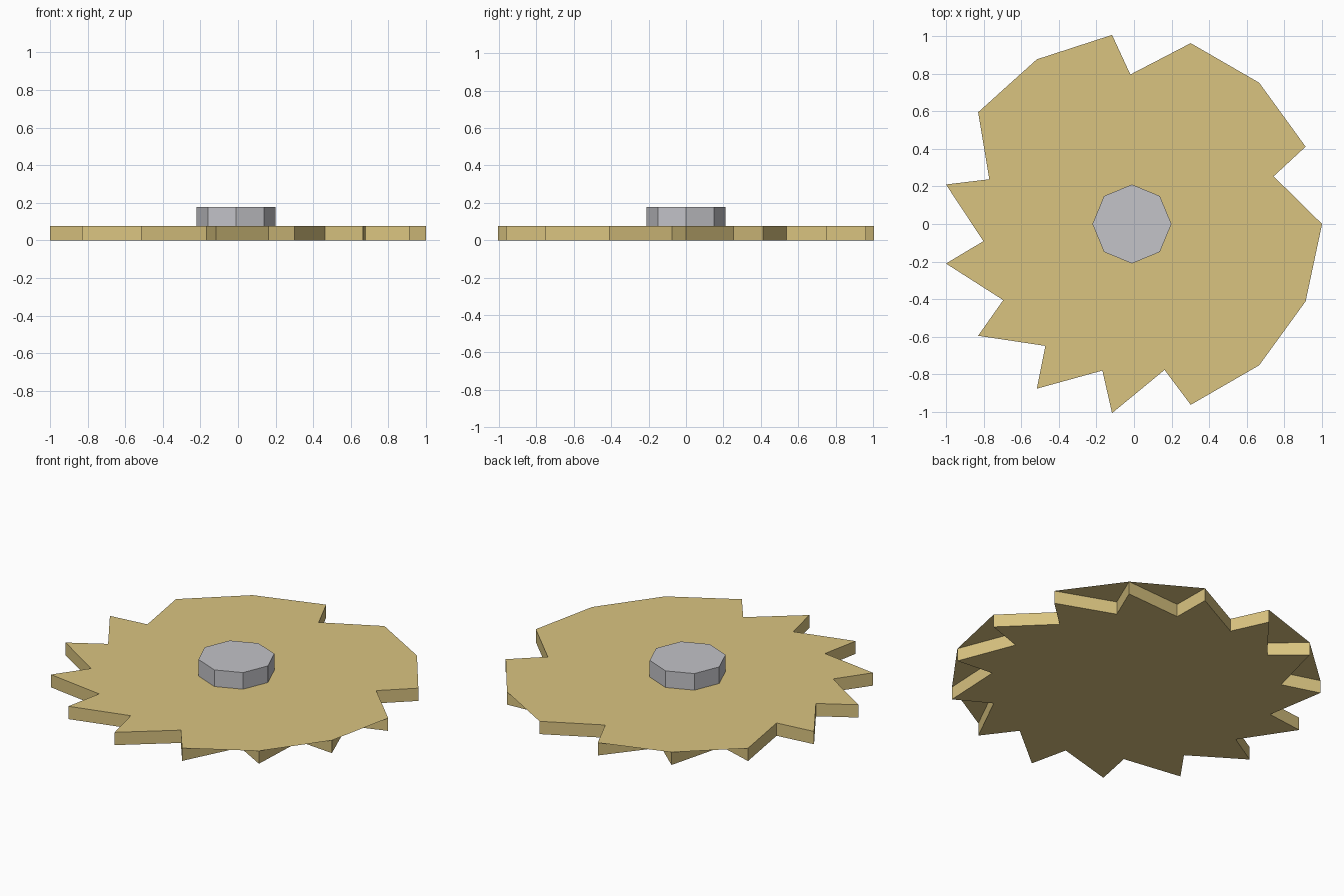
import bpy
import bmesh
from math import cos, sin, radians

cube = bpy.data.objects.get("Cube")
if cube:
    bpy.data.objects.remove(cube, do_unlink=True)

CENTRE_X = -0.011
TEETH = 15
STEP = 360 / TEETH
TIP_R, ROOT_R, ROOT_LEAD = 1.011, 0.795, 5.4
DISC_TOP, HUB_TOP, HUB_R = 0.077, 0.177, 0.21
BRIDGED = {2, 3, 5, 6, 13, 14, 15}  # gaps spanned by the upper sheet


def material(name, colour):
    mat = bpy.data.materials.new(name)
    mat.use_nodes = True
    mat.diffuse_color = (*colour, 1)
    mat.node_tree.nodes["Principled BSDF"].inputs["Base Color"].default_value = (*colour, 1)
    return mat


def polar(radius, degrees):
    a = radians(degrees)
    return CENTRE_X + radius * cos(a), radius * sin(a)


def finish(bm, name, mat):
    mesh = bpy.data.meshes.new(name)
    bm.to_mesh(mesh)
    bm.free()
    mesh.materials.append(mat)
    obj = bpy.data.objects.new(name, mesh)
    bpy.context.collection.objects.link(obj)
    return obj


def prism(bm, outline, z0, z1, skip_top=()):
    """Extrude an outline upwards, leaving chosen points out of the top cap."""
    low = [bm.verts.new((x, y, z0)) for x, y in outline]
    high = [bm.verts.new((x, y, z1)) for x, y in outline]
    n = len(outline)
    for i in range(n):
        j = (i + 1) % n
        bm.faces.new((low[i], low[j], high[j], high[i]))
    bm.faces.new(low[::-1])
    bm.faces.new([v for i, v in enumerate(high) if i not in skip_top])


gold = material("Pale gold", (0.70, 0.55, 0.216))
grey = material("Light grey", (0.546, 0.546, 0.578))

# Toothed disc: swept-back teeth, with some gaps covered on the upper side
outline = []
for k in range(1, TEETH + 1):
    outline.append(polar(ROOT_R, k * STEP - ROOT_LEAD))
    outline.append(polar(TIP_R, k * STEP))
bm = bmesh.new()
prism(bm, outline, 0, DISC_TOP, {2 * (k - 1) for k in BRIDGED})
finish(bm, "toothed_disc", gold)

# Octagonal hub
bm = bmesh.new()
prism(bm, [polar(HUB_R, i * 45) for i in range(8)], DISC_TOP, HUB_TOP)
finish(bm, "hub", grey)
